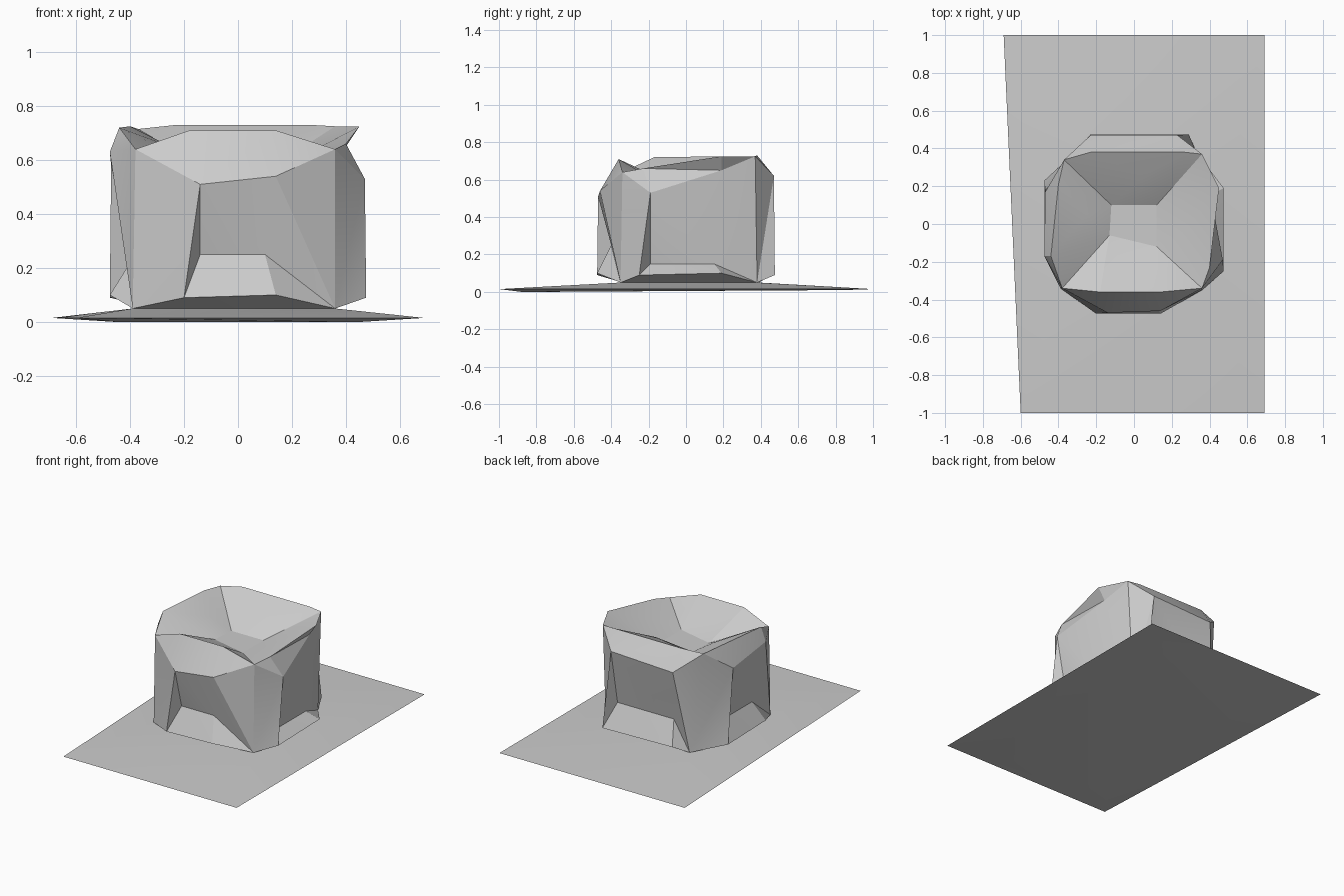
import bpy
import bmesh
from math import pi
from mathutils import Matrix, Vector

cube = bpy.data.objects.get("Cube")
if cube:
    bpy.data.objects.remove(cube, do_unlink=True)

# One plain grey for everything
grey = bpy.data.materials.new("stone_grey")
grey.use_nodes = True
colour = (0.6, 0.6, 0.6, 1)
grey.diffuse_color = colour
grey.node_tree.nodes["Principled BSDF"].inputs["Base Color"].default_value = colour


def add_face(bm, points):
    bm.faces.new([bm.verts.new(p) for p in points])


def finish(bm, name):
    bmesh.ops.remove_doubles(bm, verts=bm.verts, dist=0.001)
    bmesh.ops.triangulate(bm, faces=bm.faces)
    bmesh.ops.recalc_face_normals(bm, faces=bm.faces)
    mesh = bpy.data.meshes.new(name)
    bm.to_mesh(mesh)
    bm.free()
    mesh.materials.append(grey)
    obj = bpy.data.objects.new(name, mesh)
    bpy.context.collection.objects.link(obj)
    bpy.ops.object.select_all(action='DESELECT')
    obj.select_set(True)
    bpy.context.view_layer.objects.active = obj
    bpy.ops.object.shade_smooth_by_angle(angle=pi / 9)


# Corner columns in order around the drum, and the pit floor between them
feet = [Vector((x, y, 0.05)) for x, y in
        ((-0.39, -0.34), (0.36, -0.35), (0.33, 0.38), (-0.3, 0.39))]
shoulders = [Vector(p) for p in
             ((-0.38, -0.34, 0.64), (0.36, -0.34, 0.64),
              (0.36, 0.37, 0.725), (-0.37, 0.34, 0.715))]
floor = [Vector((x, y, 0.57)) for x, y in
         ((-0.13, -0.06), (0.12, -0.12), (0.12, 0.1), (-0.12, 0.1))]

# Each side: arch half width, sill height, inner fold height,
# then (distance out, height) of arch left, arch right, rim left, rim right
sides = [
    (0.14, 0.25, 0.64, (0.47, 0.51), (0.46, 0.54), (0.36, 0.71), (0.36, 0.71)),
    (0.19, 0.15, 0.62, (0.47, 0.53), (0.40, 0.65), (0.40, 0.66), (0.45, 0.725)),
    (0.23, 0.25, 0.68, (0.47, 0.62), (0.47, 0.60), (0.38, 0.73), (0.38, 0.73)),
    (0.17, 0.22, 0.65, (0.47, 0.58), (0.475, 0.63), (0.40, 0.725), (0.44, 0.72)),
]


def build_side(bm, index):
    width, sill, fold_z, arch_l, arch_r, rim_l, rim_r = sides[index]
    turn = Matrix.Rotation(index * pi / 2, 3, 'Z')

    def at(along, out, height):
        return turn @ Vector((along, -out, height))

    after = (index + 1) % len(sides)
    foot_a, foot_b = feet[index], feet[after]
    top_a, top_b = shoulders[index], shoulders[after]
    pit_a, pit_b = floor[index], floor[after]
    arch_a, arch_b = at(-width, *arch_l), at(width, *arch_r)
    step_a = at(-width - 0.06, 0.475, 0.09)
    step_b = at(width, 0.475, 0.1)
    sill_a, sill_b = at(-width, 0.4, sill), at(width - 0.04, 0.4, sill)
    rim_a, rim_b = at(-width - 0.04, *rim_l), at(width, *rim_r)
    fold = at(-0.05, 0.25, fold_z)

    faces = [
        # outer wall and sloped underside
        (foot_a, step_a, arch_a, top_a),
        (foot_b, top_b, arch_b),
        (foot_a, foot_b, step_b, step_a),
        # arched recess
        (step_a, sill_a, arch_a),
        (arch_a, sill_a, sill_b, arch_b),
        (step_a, step_b, sill_b, sill_a),
        (step_b, foot_b, sill_b),
        (sill_b, foot_b, arch_b),
        # rounded shoulder
        (top_a, arch_a, rim_a),
        (arch_a, arch_b, rim_b, rim_a),
        (arch_b, top_b, rim_b),
        # crumpled inner wall
        (top_a, rim_a, pit_a),
        (top_b, pit_b, rim_b),
        (rim_a, rim_b, fold),
        (rim_b, pit_b, fold),
        (pit_b, pit_a, fold),
        (pit_a, rim_a, fold),
    ]
    for face in faces:
        add_face(bm, face)


# Drum with a sunken top
bm = bmesh.new()
for i in range(len(sides)):
    build_side(bm, i)
add_face(bm, floor)
add_face(bm, feet)
finish(bm, "drum")

# Thin ground plate, rising gently to meet the drum
bm = bmesh.new()
corners = [Vector((x, y, 0.015)) for x, y in
           ((-0.6, -1), (0.69, -1), (0.69, 1), (-0.69, 1))]
keels = [Vector(p) for p in
         ((-0.45, -0.8, 0), (0.45, -0.88, 0),
          (0.45, 0.85, 0.01), (-0.45, 0.85, 0.01))]
for i in range(len(corners)):
    j = (i + 1) % len(corners)
    add_face(bm, (corners[i], corners[j], feet[j], feet[i]))
    add_face(bm, (corners[i], keels[i], keels[j], corners[j]))
add_face(bm, feet)
add_face(bm, keels)
finish(bm, "ground_plate")
